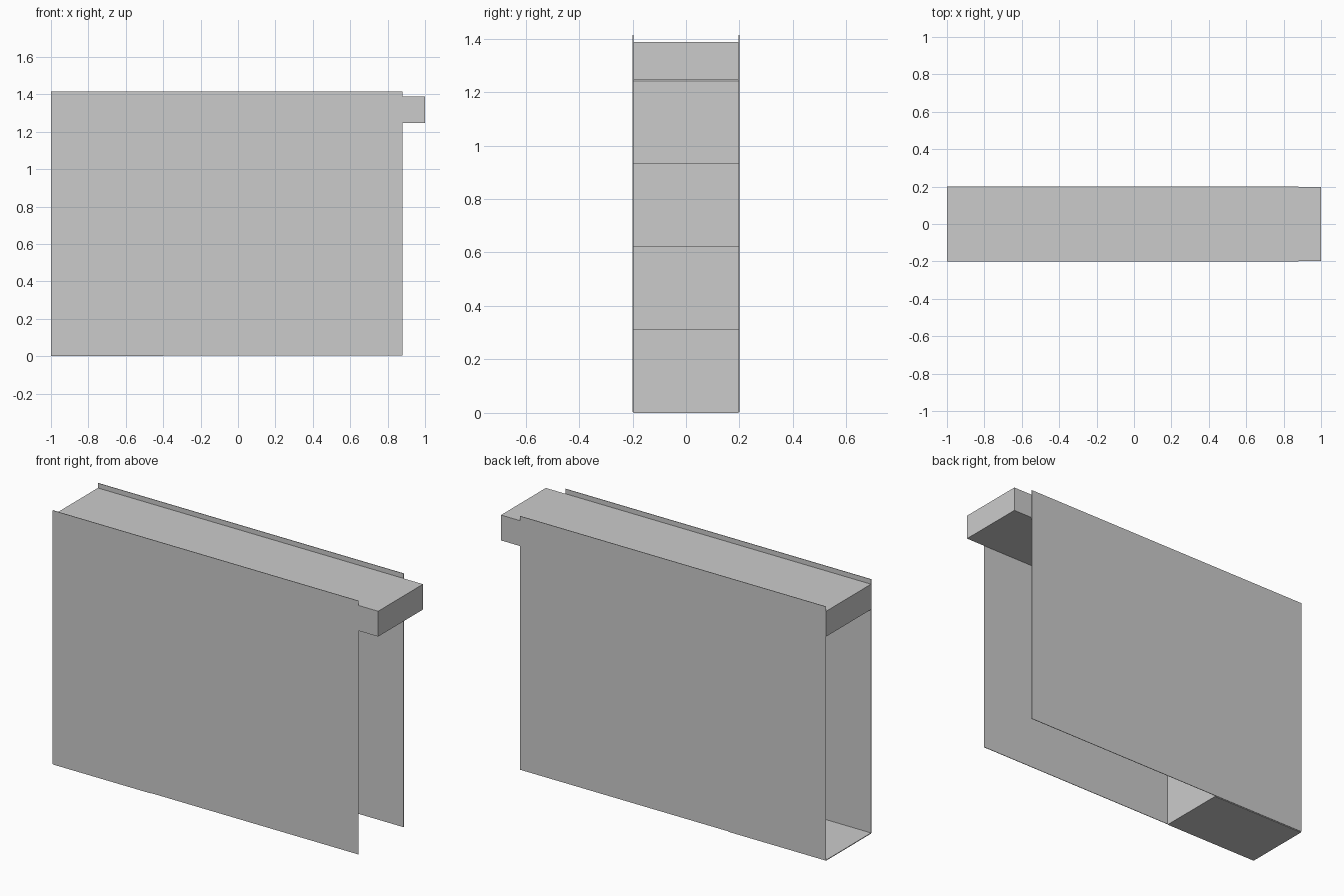
import bpy
import bmesh

if "Cube" in bpy.data.objects:
    bpy.data.objects.remove(bpy.data.objects["Cube"])

RISE = 0.3105      # height of each step
RUN = 0.30         # depth of each step
T = 0.004          # sheet thickness
Z_TOP = 4 * RISE + T


def box(name, x0, x1, y0, y1, z0, z1):
    bm = bmesh.new()
    bmesh.ops.create_cube(bm, size=1)
    for v in bm.verts:
        v.co.x = x1 if v.co.x > 0 else x0
        v.co.y = y1 if v.co.y > 0 else y0
        v.co.z = z1 if v.co.z > 0 else z0
    return finish(name, bm)


def finish(name, bm):
    bmesh.ops.recalc_face_normals(bm, faces=bm.faces)
    mesh = bpy.data.meshes.new(name)
    bm.to_mesh(mesh)
    bm.free()
    obj = bpy.data.objects.new(name, mesh)
    bpy.context.collection.objects.link(obj)
    return obj


# Thin side walls
for side, name in ((-1, "front_wall"), (1, "back_wall")):
    ya, yb = sorted((side * 0.197, side * 0.2))
    box(name, -1, 0.88, ya, yb, T, 1.414)

# Deep top landing slab running the full length
box("top_slab", -1, 1, -0.197, 0.197, Z_TOP, 1.387)

# Folded thin stair between the walls: lower outline, then upper outline back
lower = [(-1, 0)]
x, z = -0.4, 0
for i in range(4):
    lower += [(x, z), (x, z + RISE)]
    x, z = x + RUN, z + RISE
upper = [(px - T if i else px, pz + T) for i, (px, pz) in enumerate(lower)]
bm = bmesh.new()
rows = []
for outline in (lower, upper):
    rows.append([[bm.verts.new((px, y, pz)) for y in (-0.197, 0.197)] for px, pz in outline])
lo, up = rows
for i in range(len(lo) - 1):
    bm.faces.new((lo[i][0], lo[i + 1][0], lo[i + 1][1], lo[i][1]))
    bm.faces.new((up[i][0], up[i][1], up[i + 1][1], up[i + 1][0]))
    for s in (0, 1):
        bm.faces.new((lo[i][s], lo[i + 1][s], up[i + 1][s], up[i][s]))
for i in (0, -1):
    bm.faces.new((lo[i][0], lo[i][1], up[i][1], up[i][0]))
finish("folded_stair", bm)
